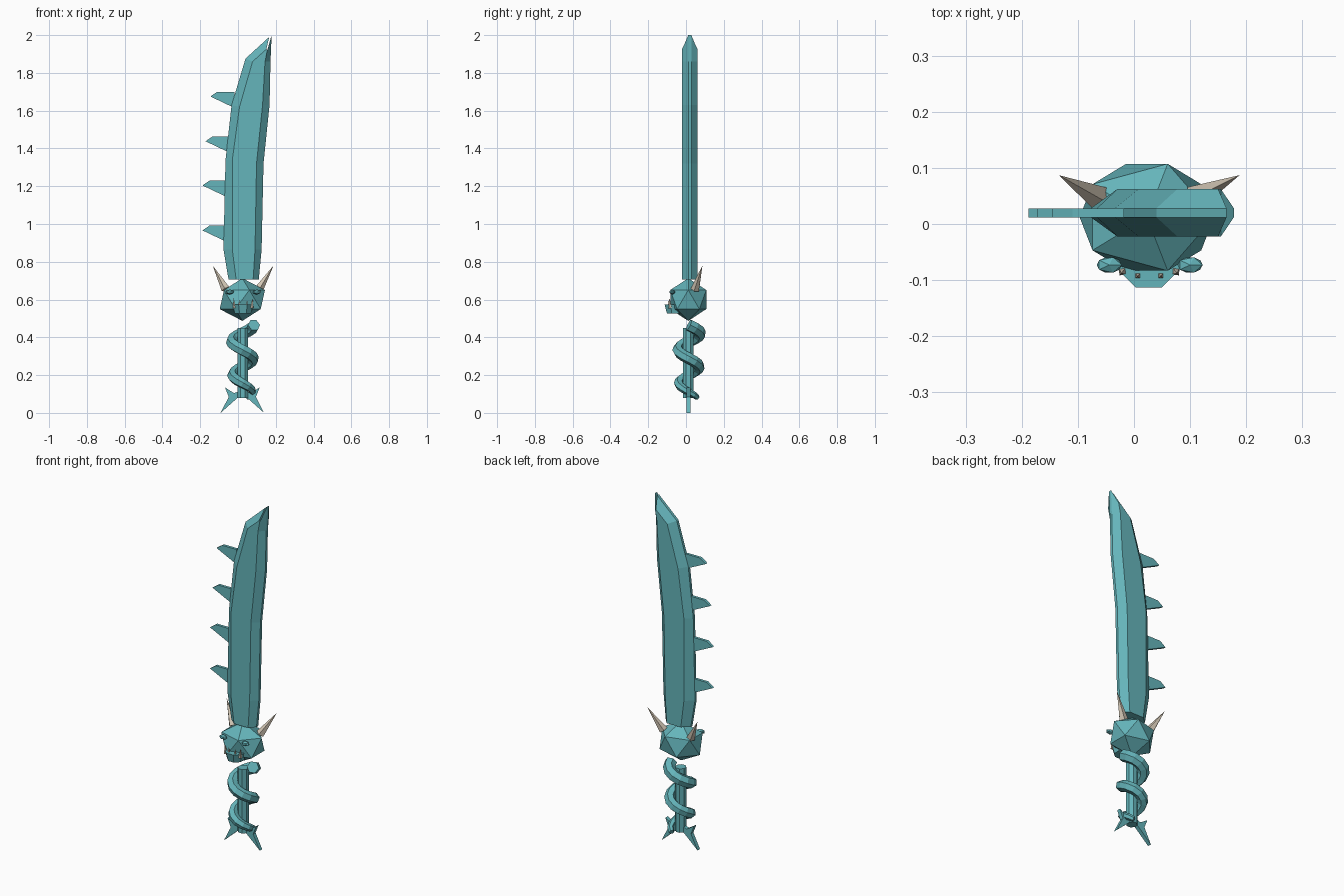
import bpy, bmesh, math
from mathutils import Vector, Matrix

if "Cube" in bpy.data.objects:
    bpy.data.objects.remove(bpy.data.objects["Cube"], do_unlink=True)


def material(name, color):
    m = bpy.data.materials.new(name)
    m.use_nodes = True
    m.diffuse_color = color
    m.node_tree.nodes["Principled BSDF"].inputs["Base Color"].default_value = color
    return m


TEAL = material("teal", (0.13, 0.46, 0.495, 1))
BONE = material("bone", (0.66, 0.58, 0.47, 1))
CX, CY = 0.023, 0.012          # axis of the head and grip
BLADE_Y, EDGE, BODY = 0.02, 0.008, 0.042


def finish(name, bm, mat):
    bmesh.ops.recalc_face_normals(bm, faces=bm.faces)
    me = bpy.data.meshes.new(name)
    bm.to_mesh(me)
    bm.free()
    me.materials.append(mat)
    ob = bpy.data.objects.new(name, me)
    bpy.context.collection.objects.link(ob)
    return ob


def ball(name, loc, size, mat=TEAL):
    bm = bmesh.new()
    bmesh.ops.create_icosphere(bm, subdivisions=1, radius=1)
    bmesh.ops.transform(bm, verts=bm.verts,
                        matrix=Matrix.Translation(loc) @ Matrix.Diagonal((*size, 1)))
    return finish(name, bm, mat)


def cone(name, base, tip, r1, r2=0, sides=5, mat=BONE, spin=0):
    base, tip = Vector(base), Vector(tip)
    axis = tip - base
    bm = bmesh.new()
    bmesh.ops.create_cone(bm, cap_ends=True, segments=sides, radius1=r1, radius2=r2,
                          depth=axis.length)
    rot = axis.to_track_quat("Z", "Y").to_matrix().to_4x4()
    bmesh.ops.transform(bm, verts=bm.verts, matrix=Matrix.Translation((base + tip) / 2)
                        @ rot @ Matrix.Rotation(spin, 4, "Z"))
    return finish(name, bm, mat)


def plate(name, outline, y, half):
    # flat outline in x and z, given thickness along y
    bm = bmesh.new()
    face = bm.faces.new([bm.verts.new((x, y - half, z)) for x, z in outline])
    out = bmesh.ops.extrude_face_region(bm, geom=[face])
    moved = [v for v in out["geom"] if isinstance(v, bmesh.types.BMVert)]
    bmesh.ops.translate(bm, verts=moved, vec=(0, 2 * half, 0))
    return finish(name, bm, TEAL)


# Blade: each section lists back edge, back ridge, front ridge, cutting edge as x, z
sections = [
    [(-0.05, 0.706), (-0.01, 0.706), (0.08, 0.706), (0.11, 0.706)],
    [(-0.077, 0.865), (-0.03, 0.865), (0.09, 0.865), (0.125, 0.865)],
    [(-0.066, 1.34), (-0.03, 1.34), (0.098, 1.32), (0.135, 1.32)],
    [(-0.034, 1.63), (0.008, 1.62), (0.13, 1.63), (0.167, 1.63)],
    [(0.04, 1.876), (0.077, 1.86), (0.143, 1.86), (0.172, 1.86)],
    [(0.165, 1.99), (0.15, 1.925), (0.155, 1.92), (0.178, 2.0)],
]
bm = bmesh.new()
rings = []
for sec in sections:
    depth = (EDGE, BODY, BODY, EDGE)
    front = [bm.verts.new((x, BLADE_Y - d, z)) for (x, z), d in zip(sec, depth)]
    back = [bm.verts.new((x, BLADE_Y + d, z)) for (x, z), d in zip(sec, depth)]
    rings.append(front + back[::-1])
for a, b in zip(rings, rings[1:]):
    for i in range(8):
        j = (i + 1) % 8
        bm.faces.new((a[i], a[j], b[j], b[i]))
bm.faces.new(rings[0])
top = rings[-1]
for i in range(3):
    bm.faces.new((top[i], top[i + 1], top[6 - i], top[7 - i]))
finish("blade", bm, TEAL)

# Barbs along the back of the blade
barb = [(0, 0), (0.036, 0.025), (0.128, 0.025), (0.128, -0.061)]
for n, (tx, tz) in enumerate([(-0.188, 0.966), (-0.188, 1.204),
                              (-0.172, 1.438), (-0.146, 1.675)]):
    plate(f"blade_barb_{n + 1}", [(tx + x, tz + z) for x, z in barb], BLADE_Y, EDGE)

# Head with jaw
ball("head", (CX, CY, 0.6), (0.134, 0.112, 0.113))
jaw = cone("jaw", (0, 0, 0.525), (0, 0, 0.575), 0.046, 0.06, 8, TEAL, math.pi / 8)
jaw.data.transform(Matrix.Translation((0.026, -0.058, 0)))

# Paired features: eyes, horns and teeth
for side, s in (("left", 1), ("right", -1)):
    ball(f"{side}_eye", (CX + 0.005 + s * 0.072, -0.073, 0.64), (0.025, 0.016, 0.014))
    cone(f"{side}_horn", (CX + s * 0.088, 0.048, 0.655), (CX + 0.004 + s * 0.161, 0.087, 0.78), 0.024)
    cone(f"{side}_tusk", (0.027 + s * 0.046, -0.083, 0.555),
         (0.027 + s * 0.05, -0.088, 0.61), 0.011, 0, 4)
    cone(f"{side}_tooth", (0.027 + s * 0.02, -0.092, 0.56),
         (0.027 + s * 0.021, -0.093, 0.6), 0.009, 0, 4)

# Grip shaft
cone("grip_shaft", (CX + 0.002, CY, 0.08), (CX + 0.002, CY, 0.45), 0.03, 0.03, 8, TEAL, math.pi / 8)

# Coil wound around the grip, thinning to a tail
curve = bpy.data.curves.new("grip_coil", "CURVE")
curve.dimensions = "3D"
curve.bevel_depth = 0.033
curve.bevel_resolution = 1
curve.use_fill_caps = True
spline = curve.splines.new("POLY")
spline.use_smooth = False
STEPS, PER_TURN = 26, 12
spline.points.add(STEPS)
for i, p in enumerate(spline.points):
    a = 2 * math.pi * i / PER_TURN
    r = 0.06 - 0.008 * i / STEPS
    p.co = (CX + 0.002 + r * math.cos(a), CY + 0.003 + r * math.sin(a),
            0.465 - 0.177 * i / PER_TURN, 1)
    p.radius = 1 - 0.2 * i / STEPS - 0.35 * max(0, (i - 20) / 6)
curve.materials.append(TEAL)
coil = bpy.data.objects.new("grip_coil", curve)
bpy.context.collection.objects.link(coil)
bpy.ops.object.select_all(action="DESELECT")
coil.select_set(True)
bpy.context.view_layer.objects.active = coil
bpy.ops.object.convert(target="MESH")

# Forked pommel fins, mirrored across the grip
fin = [(0, 0.12), (0.045, 0.105), (0.092, 0.135), (0.072, 0.085), (0.115, 0.0), (0.025, 0.08), (0, 0.085)]
for side, s in (("left", 1), ("right", -1)):
    plate(f"{side}_pommel_fin", [(CX + s * x, z) for x, z in fin], 0.014, 0.011)
